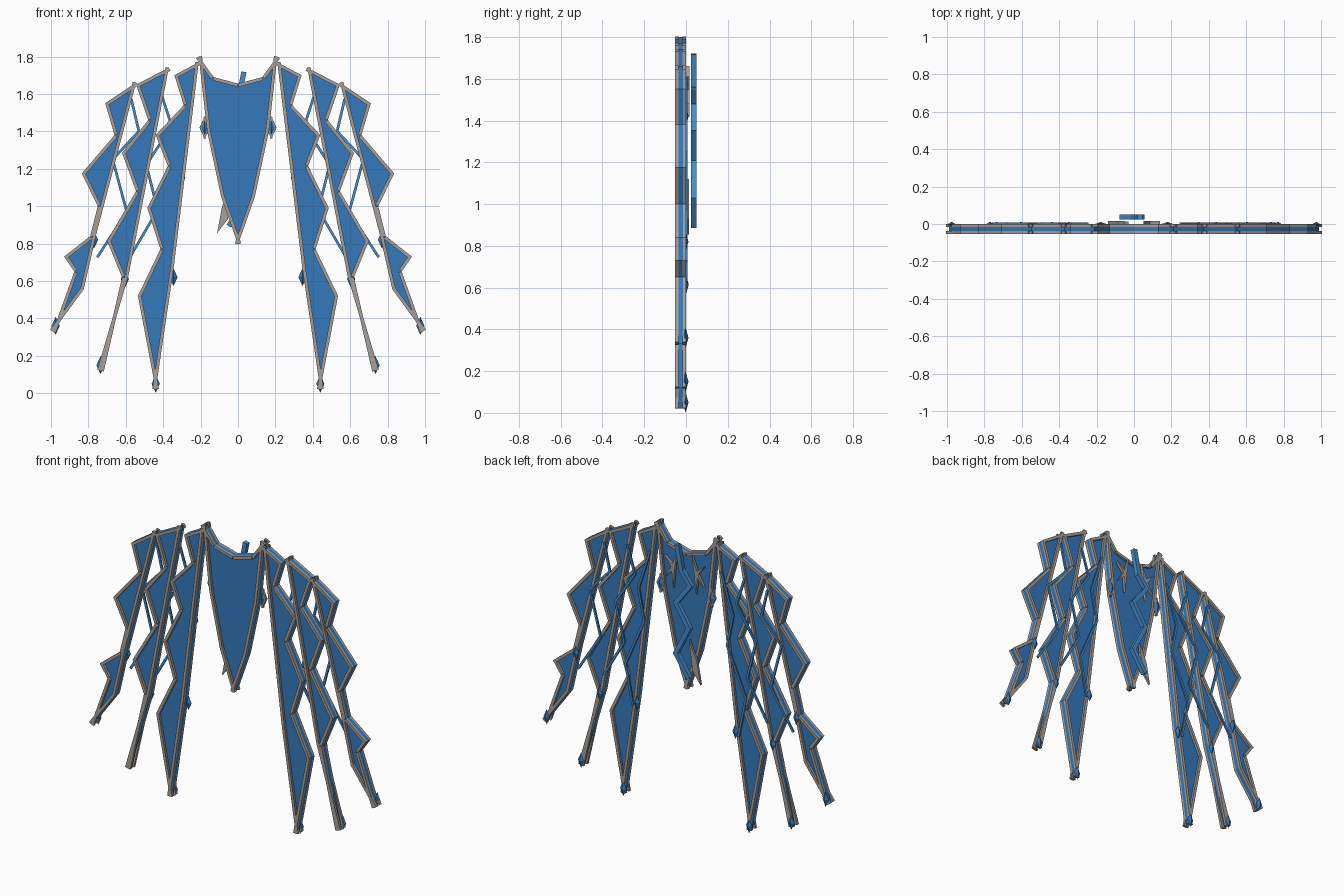
import bpy
import bmesh
from mathutils import Vector, Matrix

cube = bpy.data.objects.get("Cube")
if cube:
    bpy.data.objects.remove(cube, do_unlink=True)


def make_material(name, colour):
    mat = bpy.data.materials.new(name)
    mat.use_nodes = True
    mat.diffuse_color = (*colour, 1)
    mat.node_tree.nodes["Principled BSDF"].inputs["Base Color"].default_value = (*colour, 1)
    return mat


BLUE = make_material("cloth blue", (0.035, 0.19, 0.50))
BRIGHT = make_material("bright blue", (0.06, 0.27, 0.62))
GREY = make_material("warm grey trim", (0.38, 0.35, 0.32))


def finish(bm, name, mat):
    bmesh.ops.recalc_face_normals(bm, faces=bm.faces)
    mesh = bpy.data.meshes.new(name)
    bm.to_mesh(mesh)
    bm.free()
    mesh.materials.append(mat)
    obj = bpy.data.objects.new(name, mesh)
    bpy.context.collection.objects.link(obj)
    return obj


def plate(bm, outline, y_front, y_back):
    """Flat slab from an outline in the x-z plane."""
    face = bm.faces.new([bm.verts.new((x, y_front, z)) for x, z in outline])
    extruded = bmesh.ops.extrude_face_region(bm, geom=[face])["geom"]
    moved = [v for v in extruded if isinstance(v, bmesh.types.BMVert)]
    bmesh.ops.translate(bm, verts=moved, vec=(0, y_back - y_front, 0))
    bmesh.ops.triangulate(bm, faces=[f for f in bm.faces if len(f.verts) > 4])


def beam(bm, a, b, y, width, depth, extra=0.0):
    """Box running from a to b in the x-z plane."""
    a, b = Vector((a[0], y, a[1])), Vector((b[0], y, b[1]))
    along = (b - a).normalized()
    frame = Matrix((along, (0, 1, 0), along.cross(Vector((0, 1, 0))))).transposed().to_4x4()
    size = Matrix.Diagonal(((b - a).length + extra, depth, width, 1))
    bmesh.ops.create_cube(bm, size=1, matrix=Matrix.Translation((a + b) / 2) @ frame @ size)


def trim(bm, outline, y, width, depth):
    """Beams just inside every edge of an outline."""
    pairs = list(zip(outline, outline[1:] + outline[:1]))
    turn = 1 if sum(a[0] * b[1] - b[0] * a[1] for a, b in pairs) > 0 else -1
    for a, b in pairs:
        a, b = Vector(a), Vector(b)
        d = (b - a).normalized()
        inward = Vector((-d.y, d.x)) * turn * width / 2
        beam(bm, a + inward, b + inward, y, width, depth)


def panel(name, outline):
    """Cloth core held between a front and a back trim."""
    bm = bmesh.new()
    plate(bm, outline, -0.037, -0.015)
    finish(bm, name + "_cloth", BLUE)
    bm = bmesh.new()
    for y in (-0.045, -0.008):
        trim(bm, outline, y, 0.018, 0.016)
    finish(bm, name + "_trim", GREY)


def zigzag(name, points, y, width, depth, mat):
    bm = bmesh.new()
    for a, b in zip(points, points[1:]):
        beam(bm, a, b, y, width, depth, width * 0.6)
    finish(bm, name, mat)


def gem(name, x, z, half_width, half_height):
    bm = bmesh.new()
    for d in ((half_width, 0, 0), (0, 0.014, 0), (0, 0, half_height)):
        for s in (1, -1):
            bm.verts.new(Vector((x, -0.002, z)) + Vector(d) * s)
    bmesh.ops.convex_hull(bm, input=bm.verts)
    finish(bm, name, BLUE)


def flip(points, s):
    return [(x * s, z) for x, z in points]


# Centre panel
half = [(0.13, 1.69), (0.21, 1.80), (0.165, 1.4), (0.09, 1.05)]
panel("centre_panel", [(0, 1.655)] + half + [(0, 0.795)] + flip(half[::-1], -1))

# Feather outlines: across the top, down the jagged outer edge, tip, inner edge
feathers = {
    "inner_feather": [(0.21, 1.77), (0.34, 1.70), (0.29, 1.54), (0.44, 1.38), (0.375, 1.215),
                      (0.485, 0.99), (0.415, 0.77), (0.535, 0.52), (0.44, 0.02), (0.345, 0.66)],
    "middle_feather": [(0.37, 1.74), (0.545, 1.65), (0.48, 1.46), (0.62, 1.285), (0.545, 1.08),
                       (0.70, 0.815), (0.62, 0.62), (0.735, 0.12), (0.585, 0.63)],
    "outer_feather": [(0.545, 1.66), (0.71, 1.55), (0.66, 1.38), (0.835, 1.175), (0.75, 1.0),
                      (0.79, 0.84), (0.93, 0.73), (0.875, 0.65), (0.99, 0.33), (0.825, 0.555),
                      (0.755, 0.86)],
}
veins = {
    "inner_feather": [(0.25, 1.6), (0.33, 1.35), (0.29, 1.15), (0.42, 0.85), (0.37, 0.6)],
    "middle_feather": [(0.41, 1.6), (0.355, 1.43), (0.49, 1.22), (0.43, 0.98), (0.57, 0.74)],
    "outer_feather": [(0.57, 1.57), (0.53, 1.4), (0.67, 1.25), (0.595, 0.97), (0.75, 0.73)],
}
gems = {
    "inner_tip": (0.44, 0.05), "middle_tip": (0.735, 0.15), "outer_tip": (0.975, 0.36),
    "inner_edge": (0.345, 0.62), "middle_edge": (0.605, 0.61), "outer_edge": (0.77, 0.82),
}

for side, s in (("left", 1), ("right", -1)):
    for name, outline in feathers.items():
        panel(f"{side}_{name}", flip(outline, s))
        zigzag(f"{side}_{name}_vein", flip(veins[name], s), 0.002, 0.014, 0.01, BRIGHT)
    for name, (x, z) in gems.items():
        gem(f"{side}_{name}_gem", x * s, z, 0.022, 0.048)

    # Framed gem hanging beside the centre panel
    gem(f"{side}_side_gem", 0.178 * s, 1.42, 0.028, 0.06)
    bm = bmesh.new()
    trim(bm, flip([(0.205, 1.42), (0.178, 1.48), (0.151, 1.42), (0.178, 1.36)], s), -0.006, 0.008, 0.016)
    finish(bm, f"{side}_side_gem_frame", GREY)

    # Three-pronged spike cluster on the back
    bm = bmesh.new()
    for tip in ((0.14, 1.61), (0.135, 1.48), (0.08, 1.42), (0.05, 1.66)):
        root, tip = Vector((0.08, 1.55)), Vector(tip)
        across = (tip - root).normalized().orthogonal() * 0.012
        spike = [root + across, tip, root - across]
        plate(bm, flip([tuple(p) for p in spike], s), -0.002, 0.016)
    finish(bm, f"{side}_back_spikes", GREY)

# Lower blade behind the centre panel
bm = bmesh.new()
plate(bm, [(-0.03, 1.12), (-0.055, 0.93), (-0.112, 0.855), (-0.085, 1.0)], 0, 0.014)
finish(bm, "lower_back_blade", GREY)

# Raised zigzag bolt down the back
bolt = [(0.03, 1.71), (0.0, 1.56), (-0.06, 1.48), (0.04, 1.35), (-0.05, 1.21), (0.04, 1.03), (-0.045, 0.9)]
zigzag("back_bolt", bolt, 0.037, 0.028, 0.028, BRIGHT)
